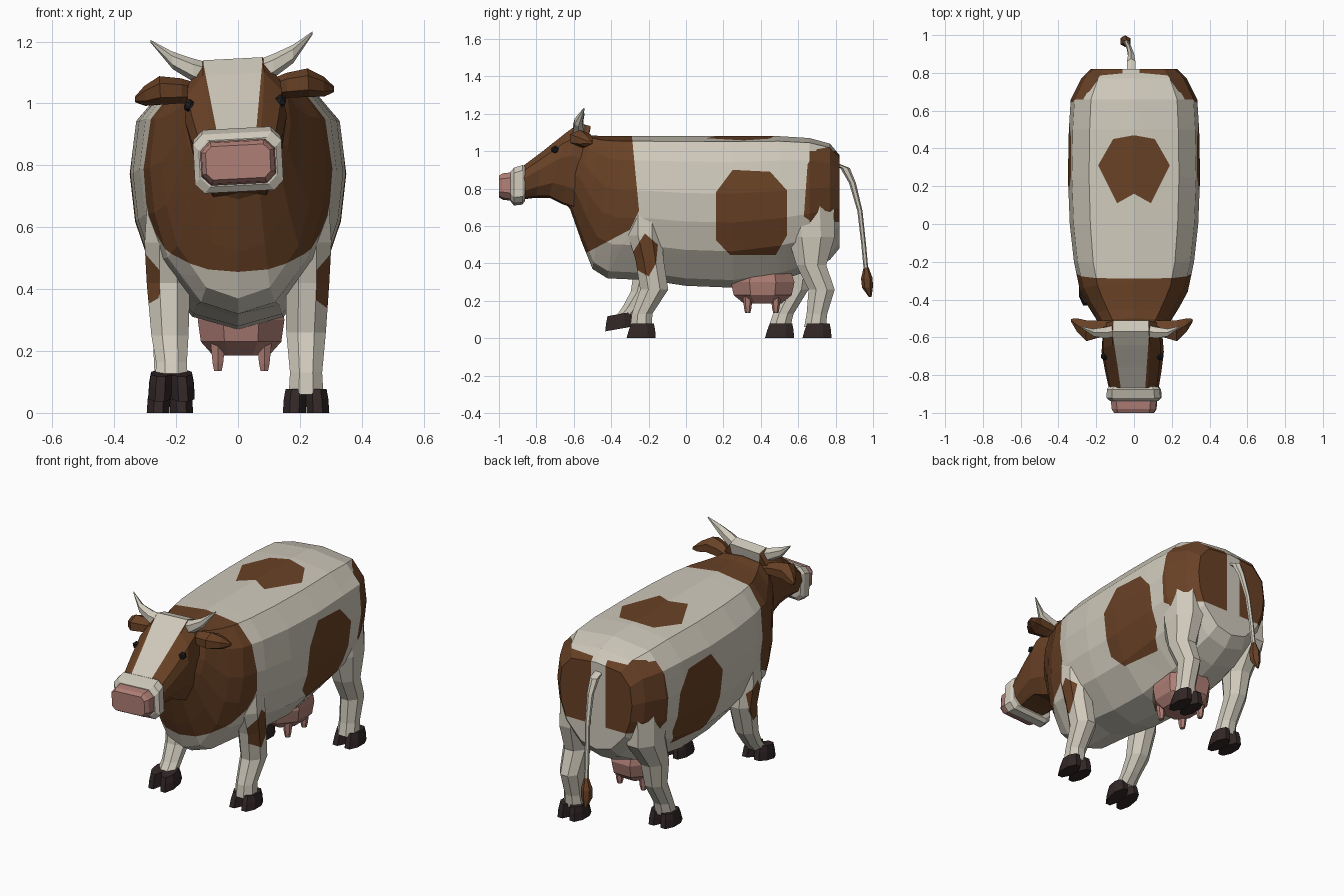
import bpy, bmesh, math
from mathutils import Vector, Matrix

cube = bpy.data.objects.get("Cube")
if cube:
    bpy.data.objects.remove(cube)


def material(name, rgb):
    m = bpy.data.materials.new(name)
    m.use_nodes = True
    m.diffuse_color = (*rgb, 1)
    m.node_tree.nodes["Principled BSDF"].inputs["Base Color"].default_value = (*rgb, 1)
    return m


WHITE = material("cream_white", (0.63, 0.59, 0.50))
BROWN = material("coat_brown", (0.14, 0.053, 0.019))
PINK = material("skin_pink", (0.43, 0.21, 0.18))
HOOF = material("hoof_dark", (0.032, 0.020, 0.020))
EYE = material("eye_black", (0.012, 0.012, 0.015))

# The head is rolled slightly to one side
PIVOT = Vector((0, 0, 0.82))
ROLL = Matrix.Translation(PIVOT) @ Matrix.Rotation(math.radians(-3), 4, 'Y') @ Matrix.Translation(-PIVOT)


def ring(c, ru, rv, axis='z', n=8):
    """Polygon ring around c, in the plane across the given axis."""
    k = 1 / math.cos(math.pi / n)
    pts = []
    for i in range(n):
        a = (i + 0.5) * 2 * math.pi / n
        u, v = ru * k * math.cos(a), rv * k * math.sin(a)
        pts.append(Vector(c) + Vector((u, v, 0) if axis == 'z' else (0, u, v)))
    return pts


def section(half, yb, zb, yt, zt, w):
    """Mirrored cross-section, leaning from a bottom point to a top point."""
    full = half + [(-x, t) for x, t in reversed(half[1:-1])]
    return [Vector((x * w, yb + (yt - yb) * t, zb + (zt - zb) * t)) for x, t in full]


def box_ring(y, hx, lo, hi, c=0.03):
    """Rectangle with cut corners, facing along y."""
    return [Vector((x, y, z)) for x, z in (
        (-hx + c, lo), (hx - c, lo), (hx, lo + c), (hx, hi - c),
        (hx - c, hi), (-hx + c, hi), (-hx, hi - c), (-hx, lo + c))]


def loft(rings):
    bm = bmesh.new()
    rows = [[bm.verts.new(p) for p in r] for r in rings]
    n = len(rows[0])
    for a, b in zip(rows, rows[1:]):
        for i in range(n):
            j = (i + 1) % n
            bm.faces.new((a[i], a[j], b[j], b[i]))
    bm.faces.new(rows[0])
    bm.faces.new(rows[-1])
    bmesh.ops.recalc_face_normals(bm, faces=bm.faces)
    bm.normal_update()
    return bm


def finish(name, bm, *mats, roll=False):
    if roll:
        bm.transform(ROLL)
    me = bpy.data.meshes.new(name)
    bm.to_mesh(me)
    bm.free()
    for m in mats:
        me.materials.append(m)
    ob = bpy.data.objects.new(name, me)
    bpy.context.collection.objects.link(ob)
    return ob


def paint(bm, poly, axes, facing=None, slot=1, temp=9):
    """Cut a convex outline into the faces and colour what lies inside it."""
    bm.normal_update()
    for f in bm.faces:
        if f.material_index == 0 and (facing is None or f.normal.dot(Vector(facing)) > 0.12):
            f.material_index = temp
    pts = []
    for p in poly:
        v = Vector((0, 0, 0))
        v[axes[0]], v[axes[1]] = p
        pts.append(v)
    mid = sum(pts, Vector()) / len(pts)
    across = Vector((1, 1, 1))
    across[axes[0]] = across[axes[1]] = 0
    for a, b in zip(pts, pts[1:] + pts[:1]):
        no = (b - a).cross(across).normalized()
        if (mid - a).dot(no) < 0:
            no = -no
        faces = [f for f in bm.faces if f.material_index == temp]
        edges = {e for f in faces for e in f.edges}
        verts = {v for f in faces for v in f.verts}
        bmesh.ops.bisect_plane(bm, geom=faces + list(edges) + list(verts),
                               dist=1e-5, plane_co=a, plane_no=no)
        for f in bm.faces:
            if f.material_index == temp and (f.calc_center_median() - a).dot(no) < 0:
                f.material_index = 0
    for f in bm.faces:
        if f.material_index == temp:
            f.material_index = slot


# Body and neck
BARREL = [(0, 0), (.42, .05), (.8, .24), (.95, .43), (1, .62), (.94, .83), (.68, .965), (0, 1)]
body = loft([section(BARREL, *s) for s in (
    (.82, .48, .82, .98, .23), (.77, .42, .77, 1.04, .28), (.66, .36, .66, 1.07, .335),
    (.5, .31, .5, 1.08, .345), (.25, .27, .25, 1.08, .35), (0, .28, 0, 1.08, .34),
    (-.2, .31, -.2, 1.08, .318), (-.42, .32, -.32, 1.08, .285), (-.5, .37, -.39, 1.08, .245),
    (-.56, .52, -.45, 1.08, .205), (-.62, .69, -.5, 1.085, .17), (-.66, .74, -.56, 1.07, .13))])
# Brown shoulder, flank, back and rump patches
paint(body, [(-.29, 1.09), (-.13, .93), (-.30, .58), (-.62, .41), (-1, .41), (-1, 1.3), (-.31, 1.3)], (1, 2))
flank = [(.25, .9), (.45, .89), (.54, .79), (.54, .55), (.48, .445), (.235, .445), (.16, .525), (.16, .78)]
for s in (1, -1):
    paint(body, flank, (1, 2), (s, 0, 0))
    paint(body, [(s * .19, .31), (s * .11, .45), (0, .47), (0, .16), (s * .09, .11)], (0, 1), (0, 0, 1))
    paint(body, [(.63, .65), (.66, .63), (.815, .62), (.815, 1.02), (.78, 1.025), (.7, 1.01), (.65, .93)],
          (1, 2), (s, 0, 0))
    inner = .03 if s > 0 else -.06
    paint(body, [(inner, .62), (s * .4, .62), (s * .4, 1.0), (inner, 1.0)], (0, 2), (0, 1, 0.01))
finish("body", body, WHITE, BROWN)

# Head with a pale blaze
SKULL = [(0, 0), (.55, 0), (.85, .2), (1, .58), (.93, .82), (.6, 1), (0, 1)]
head = loft([section(SKULL, *s) for s in (
    (-.6, .70, -.51, 1.13, .155), (-.66, .72, -.57, 1.145, .16), (-.73, .755, -.64, 1.095, .165),
    (-.8, .755, -.76, 1.0, .15), (-.88, .745, -.88, .91, .13))])
paint(head, [(-.095, 1.3), (.095, 1.3), (.095, 1.13), (.058, .87), (-.058, .87), (-.095, 1.13)], (0, 2))
finish("head", head, BROWN, WHITE, roll=True)
finish("muzzle_band", loft([box_ring(*r) for r in (
    (-.86, .128, .74, .915), (-.875, .14, .72, .92), (-.92, .143, .715, .905), (-.937, .125, .735, .885))]),
    WHITE, roll=True)
finish("nose", loft([box_ring(*r) for r in (
    (-.92, .122, .737, .883), (-.98, .117, .745, .877), (-1, .104, .757, .865, .02))]), PINK, roll=True)

# Horns, ears and eyes
for s, side in ((1, "left"), (-1, "right")):
    finish(side + "_horn", loft([ring((s * x, y, z), ry, rz, 'x', 6) for x, y, z, ry, rz in (
        (.06, -.56, 1.09, .03, .035), (.13, -.575, 1.115, .03, .033),
        (.195, -.575, 1.15, .02, .025), (.262, -.545, 1.215, .003, .004))]), WHITE, roll=True)
    finish(side + "_ear", loft([ring((s * x, y, z), ry, rz, 'x', 6) for x, y, z, ry, rz in (
        (.11, -.53, 1.04, .02, .025), (.17, -.555, 1.05, .045, .035),
        (.24, -.565, 1.055, .055, .04), (.29, -.535, 1.04, .035, .028), (.322, -.51, 1.03, .008, .008))]),
        BROWN, roll=True)
    eye = bmesh.new()
    bmesh.ops.create_icosphere(eye, subdivisions=1, radius=.022, matrix=Matrix.Translation((s * .147, -.7, 1.0)))
    finish(side + "_eye", eye, EYE, roll=True)


def hoof(name, x, y, z=0, pitch=0):
    """Two claws side by side, with an optional tilt."""
    place = Matrix.Translation((x, y, z)) @ Matrix.Rotation(math.radians(pitch), 4, 'X')
    for s, claw in ((1, "outer"), (-1, "inner")):
        bm = loft([ring((s * cx, cy, cz), rx, ry) for cx, cy, cz, rx, ry in (
            (.038, 0, 0, .037, .078), (.036, .005, .045, .036, .07), (.033, .008, .078, .033, .06))])
        bm.transform(place)
        finish(name + "_" + claw + "_claw", bm, HOOF)


# Legs: each row gives y, height, half depth, distance from the middle, half width
def leg(name, s, rows, spot=False):
    bm = loft([ring((s * x, y, z), rx, ry) for y, z, ry, x, rx in rows])
    if spot:
        paint(bm, [(-.29, .45), (-.22, .56), (-.15, .5), (-.16, .4), (-.2, .33), (-.27, .37)],
              (1, 2), (s, 0, 0))
    finish(name, bm, WHITE, BROWN)


shoulder = [(-.195, .42, .075, .225, .07), (-.22, .55, .09, .22, .082), (-.22, .66, .09, .215, .08)]
leg("left_front_leg", 1, [(-.24, .06, .058, .22, .056), (-.235, .13, .055, .22, .052),
                          (-.17, .26, .075, .22, .064)] + shoulder, True)
leg("right_front_leg", -1, [(-.335, .11, .045, .215, .052), (-.29, .165, .05, .215, .05),
                            (-.235, .25, .06, .22, .06)] + shoulder, True)
thigh = [(.67, .54, .125, .215, .085), (.66, .74, .13, .21, .085)]
leg("left_hind_leg", 1, [(.69, .06, .058, .22, .056), (.70, .13, .055, .22, .05),
                         (.725, .26, .07, .22, .056), (.67, .39, .08, .22, .068)] + thigh)
leg("right_hind_leg", -1, [(.50, .06, .058, .22, .056), (.52, .13, .055, .22, .05),
                           (.59, .26, .065, .22, .056), (.6, .39, .085, .22, .068)] + thigh)
hoof("left_front_hoof", .22, -.24)
hoof("right_front_hoof", -.215, -.355, .05, 10)
hoof("left_hind_hoof", .22, .70)
hoof("right_hind_hoof", -.22, .50)

# Udder and teats
finish("udder", loft([ring((.01, .41, z), rx, ry) for z, rx, ry in (
    (.36, .13, .15), (.30, .14, .17), (.23, .13, .155), (.185, .09, .1))]), PINK)
for x in (-.065, .085):
    for y in (.33, .48):
        finish("teat", loft([ring((x, y, z), r, r, 'z', 6) for z, r in (
            (.23, .024), (.16, .017), (.135, .012))]), PINK)

# Tail and tuft
finish("tail", loft([ring(c, r, r, 'z', 6) for c, r in (
    ((-.015, .80, .93), .022), ((-.015, .85, .91), .022), ((-.015, .89, .83), .016),
    ((-.025, .93, .68), .012), ((-.035, .95, .5), .011), ((-.04, .963, .36), .011))]), WHITE)
finish("tail_tuft", loft([ring(c, r, r, 'z', 6) for c, r in (
    ((-.04, .963, .38), .011), ((-.045, .967, .32), .027), ((-.047, .97, .27), .025),
    ((-.05, .985, .22), .006))]), BROWN)
